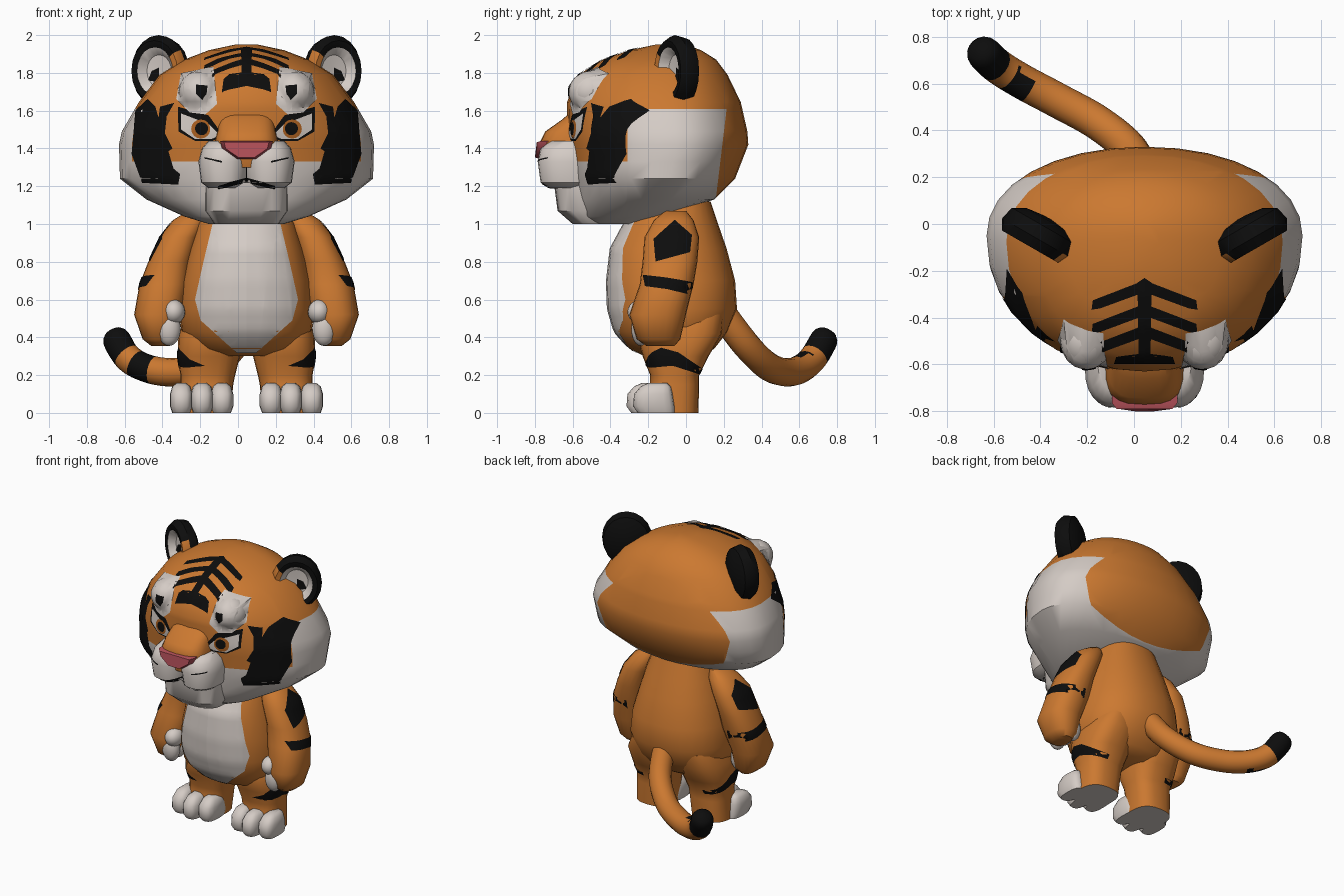
import bpy, bmesh, math
from mathutils import Vector, Matrix
from mathutils.bvhtree import BVHTree

if "Cube" in bpy.data.objects:
    bpy.data.objects.remove(bpy.data.objects["Cube"])

X0 = 0.045  # body axis offset (the tail swings to -x)


def material(name, rgb):
    m = bpy.data.materials.new(name)
    m.diffuse_color = (*rgb, 1)
    m.use_nodes = True
    m.node_tree.nodes["Principled BSDF"].inputs["Base Color"].default_value = m.diffuse_color
    return m


ORANGE = material("orange fur", (0.60, 0.19, 0.03))
WHITE = material("white fur", (0.66, 0.60, 0.56))
BLACK = material("black stripe", (0.004, 0.004, 0.004))
PINK = material("pink nose", (0.45, 0.08, 0.10))
AMBER = material("amber iris", (0.42, 0.12, 0.015))


def finish(name, bm, mats, rule=None, recalc=True):
    if recalc:
        bmesh.ops.recalc_face_normals(bm, faces=bm.faces)
    bm.normal_update()
    if rule:
        for f in bm.faces:
            f.material_index = rule(f.calc_center_median(), f.normal)
    me = bpy.data.meshes.new(name)
    bm.to_mesh(me)
    bm.free()
    for m in mats:
        me.materials.append(m)
    me.polygons.foreach_set("use_smooth", [True] * len(me.polygons))
    me.set_sharp_from_angle(angle=math.radians(42))
    ob = bpy.data.objects.new(name, me)
    bpy.context.collection.objects.link(ob)
    return ob


def skin(bm, rows):
    """Join closed rows of points into a capped tube."""
    vs = [[bm.verts.new(p) for p in row] for row in rows]
    n = len(rows[0])
    for a, b in zip(vs, vs[1:]):
        for i in range(n):
            bm.faces.new((a[i], a[(i + 1) % n], b[(i + 1) % n], b[i]))
    bm.faces.new(vs[0])
    bm.faces.new(vs[-1])


def spow(v, e):
    return math.copysign(abs(v) ** (2 / e), v)


def loft(name, rings, mats, n=24, e=2.3, k=0.5, side=1, cuts=(), rule=None):
    """Stack rounded rings given as (z, x centre, half width, front y, back y)."""
    bm, rows = bmesh.new(), []
    for z, x, w, f, b in rings:
        cy, row = f + (b - f) * k, []
        for i in range(n):
            a = 2 * math.pi * i / n
            s = math.sin(a)
            row.append((side * (x + w * spow(math.cos(a), e)),
                        cy + (b - cy if s > 0 else cy - f) * spow(s, e), z))
        rows.append(row)
    skin(bm, rows)
    for co, no in cuts:
        bmesh.ops.bisect_plane(bm, geom=bm.verts[:] + bm.edges[:] + bm.faces[:],
                               plane_co=co, plane_no=no)
    return finish(name, bm, mats, rule)


def ellipsoid(name, c, r, mat):
    bm = bmesh.new()
    bmesh.ops.create_uvsphere(bm, u_segments=20, v_segments=12, radius=1,
                              matrix=Matrix.Translation(c) @ Matrix.Diagonal((*r, 1)))
    return finish(name, bm, [mat])


def decal(name, poly, targets, mat, view="front", off=0.004):
    """Lay a thin painted patch, and its mirror image, on the target surfaces."""
    verts, polys = [], []
    for t in targets:
        base = len(verts)
        verts += [v.co.copy() for v in t.data.vertices]
        polys += [[base + i for i in p.vertices] for p in t.data.polygons]
    tree = BVHTree.FromPolygons(verts, polys)
    for s in (1, -1):
        place, d, axes = {
            "front": (lambda u, v: (s * u, -3, v), Vector((0, 1, 0)), (0, 2)),
            "side": (lambda u, v: (s * 3, u, v), Vector((-s, 0, 0)), (1, 2)),
            "top": (lambda u, v: (s * u, v, 3), Vector((0, 0, -1)), (0, 1))}[view]
        bm = bmesh.new()
        bm.faces.new([bm.verts.new(place(u, v)) for u, v in poly])
        bmesh.ops.triangulate(bm, faces=bm.faces[:])
        for ax in axes:
            lo = min(v.co[ax] for v in bm.verts)
            hi = max(v.co[ax] for v in bm.verts)
            no = Vector([1.0 if i == ax else 0.0 for i in range(3)])
            for q in range(math.floor(lo / 0.03) + 1, math.ceil(hi / 0.03)):
                bmesh.ops.bisect_plane(bm, geom=bm.verts[:] + bm.edges[:] + bm.faces[:],
                                       plane_co=no * (q * 0.03), plane_no=no)
        for v in bm.verts:
            loc, nor, _, _ = tree.ray_cast(v.co, d)
            if loc is None:
                loc, nor, _, _ = tree.find_nearest(v.co + d * 2.6)
            v.co = loc + nor * off
        bm.normal_update()
        if sum(f.normal.dot(d) * f.calc_area() for f in bm.faces) > 0:
            bmesh.ops.reverse_faces(bm, faces=bm.faces[:])
        finish(name, bm, [mat], recalc=False)


def disc(u, v, r):
    return [(u + r * math.cos(i * math.pi / 8), v + r * math.sin(i * math.pi / 8)) for i in range(16)]


# Head: orange with white cheeks and jaw
def head_rule(c, n):
    front = c.y - 0.12 * (c.z - 1.4) < 0.19
    return int(front and (c.z < 1.33 or (c.z < 1.61 and c.y > -0.31)))


head = loft("head", [
    (1.00, 0, 0.20, -0.52, -0.28), (1.04, 0, 0.33, -0.57, -0.12), (1.13, 0, 0.53, -0.58, 0.15),
    (1.24, 0, 0.67, -0.60, 0.26), (1.42, 0, 0.675, -0.62, 0.33), (1.49, 0, 0.66, -0.63, 0.325),
    (1.645, 0, 0.57, -0.63, 0.29), (1.79, 0, 0.46, -0.57, 0.22), (1.87, 0, 0.33, -0.44, 0.16),
    (1.92, 0, 0.20, -0.30, 0.08), (1.95, 0, 0.06, -0.16, 0.0)], [ORANGE, WHITE], n=32, e=2.1, k=0.6,
    cuts=[((0, 0.19, 1.4), (0, 1, -0.12)), ((0, 0, 1.33), (0, 0, 1)),
          ((0, 0, 1.61), (0, 0, 1)), ((0, -0.31, 0), (0, 1, 0))], rule=head_rule)

# Muzzle, chin, nose
loft("nose_bridge", [(1.30, 0, 0.17, -0.74, -0.4), (1.43, 0, 0.17, -0.775, -0.4), (1.49, 0, 0.155, -0.745, -0.4),
                     (1.55, 0, 0.145, -0.66, -0.4), (1.61, 0, 0.12, -0.59, -0.4)], [ORANGE], e=3.2)
chin = loft("chin", [(1.0, 0, 0.17, -0.60, -0.3), (1.07, 0, 0.22, -0.68, -0.3),
                     (1.22, 0, 0.22, -0.70, -0.3)], [WHITE], e=2.8)
muzzle = [chin]
brows = [head]
for s in (1, -1):
    muzzle.append(loft("muzzle_lobe", [
        (1.19, 0.12, 0.08, -0.72, -0.5), (1.22, 0.12, 0.12, -0.77, -0.45), (1.33, 0.12, 0.135, -0.785, -0.45),
        (1.40, 0.115, 0.12, -0.77, -0.45), (1.44, 0.11, 0.09, -0.72, -0.45)], [WHITE], side=s))
    brows.append(ellipsoid("brow", (s * 0.25, -0.5, 1.70), (0.11, 0.12, 0.11), WHITE))
bm = bmesh.new()
outline = [(-0.14, 1.44), (-0.13, 1.40), (-0.05, 1.345), (0.05, 1.345), (0.13, 1.40), (0.14, 1.44)]
skin(bm, [[(x * k, y - 0.01 * (abs(x) < 0.1), 1.395 + (z - 1.395) * k) for x, z in outline]
          for y, k in ((-0.66, 1), (-0.765, 1), (-0.79, 0.85))])
finish("nose", bm, [PINK])
decal("mouth_line", [(0, 1.34), (0.007, 1.34), (0.007, 1.245), (0.15, 1.205), (0.15, 1.185), (0, 1.225)],
      muzzle, BLACK)
decal("whisker", [(0.13, 1.325), (0.22, 1.345), (0.22, 1.353), (0.13, 1.333)], muzzle, BLACK)

# Face markings and eyes
decal("brow_patch", [(0.175, 1.83), (0.345, 1.795), (0.37, 1.66), (0.30, 1.59), (0.217, 1.58), (0.155, 1.635)],
      brows, WHITE)
decal("brow_spot", [(0.21, 1.73), (0.265, 1.735), (0.265, 1.69), (0.235, 1.66), (0.215, 1.69)],
      brows, BLACK, off=0.008)
decal("eye_rim", [(0.12, 1.465), (0.20, 1.575), (0.36, 1.62), (0.36, 1.49), (0.27, 1.44), (0.18, 1.44)],
      [head], BLACK, off=0.003)
decal("eyeball", [(0.14, 1.47), (0.20, 1.53), (0.345, 1.585), (0.345, 1.50), (0.27, 1.45), (0.185, 1.45)],
      [head], WHITE, off=0.005)
decal("iris", disc(0.24, 1.503, 0.05), [head], AMBER, off=0.007)
decal("pupil", disc(0.235, 1.505, 0.034), [head], BLACK, off=0.009)
decal("outer_cheek_stripe", [(0.52, 1.66), (0.585, 1.60), (0.605, 1.37), (0.55, 1.22), (0.36, 1.21), (0.35, 1.265),
                             (0.43, 1.33), (0.51, 1.37), (0.52, 1.53), (0.48, 1.62)], [head], BLACK)
decal("inner_cheek_stripe", [(0.38, 1.64), (0.455, 1.62), (0.475, 1.47), (0.42, 1.38), (0.39, 1.40),
                             (0.43, 1.48), (0.42, 1.57)], [head], BLACK)
decal("forehead_spine", [(0, -0.23), (0.03, -0.25), (0.025, -0.59), (0, -0.59)], [head], BLACK, "top")
for y in (-0.24, -0.34, -0.43):
    decal("forehead_stripe", [(0, y), (0.22, y - 0.085), (0.225, y - 0.125), (0.19, y - 0.12), (0, y - 0.05)],
          [head], BLACK, "top")
decal("forehead_bar", [(0, -0.55), (0.12, -0.565), (0.13, -0.595), (0, -0.595)], [head], BLACK, "top")

# Ears: tilted cups, black behind, pale inside, orange at the inner root
for s in (1, -1):
    c, face, side = Vector((s * 0.46, -0.05, 1.81)), Vector((s * 0.5, -0.87, 0)), Vector((s * 0.87, 0.5, 0))
    bm = bmesh.new()
    skin(bm, [[c + face * d + side * (0.165 * r * math.cos(a)) + Vector((0, 0, 0.19 * r * math.sin(a)))
               for a in [i * math.pi / 10 for i in range(20)]]
              for r, d in ((0.05, 0.0), (0.45, 0.005), (0.66, 0.05), (0.85, 0.055), (1, 0.01),
                           (0.92, -0.05), (0.6, -0.08), (0.1, -0.09))])

    def ear_rule(p, n):
        q = p - c
        r = math.hypot(q.dot(side) / 0.165, q.z / 0.19)
        if r < 0.64 and q.dot(face) > -0.01:
            return 1
        return 2 if q.dot(side) * 0.9 + q.z * 0.3 < -0.07 and q.dot(face) > 0 else 0
    ear = finish("ear", bm, [BLACK, WHITE, ORANGE], ear_rule)
    if s > 0:
        ears = [ear]
    else:
        ears.append(ear)
decal("ear_tuft", [(0.46, 1.83), (0.50, 1.81), (0.52, 1.76), (0.46, 1.75)], ears, BLACK)

# Torso and belly
torso = loft("torso", [
    (0.30, 0, 0.18, -0.22, 0.08), (0.34, 0, 0.27, -0.30, 0.15), (0.43, 0, 0.345, -0.38, 0.22),
    (0.55, 0, 0.36, -0.415, 0.27), (0.70, 0, 0.345, -0.42, 0.26), (0.87, 0, 0.30, -0.40, 0.215),
    (1.0, 0, 0.26, -0.33, 0.17), (1.12, 0, 0.21, -0.25, 0.13)], [ORANGE], n=28)
decal("belly_patch", [(0, 1.03), (0.17, 1.03), (0.225, 0.80), (0.27, 0.60), (0.24, 0.49), (0.05, 0.32), (0, 0.32)],
      [torso], WHITE)

# Arms, paws, legs and toes
arms, legs = [], []
for s in (1, -1):
    arms.append(loft("arm", [
        (0.355, 0.455, 0.05, -0.21, -0.06), (0.39, 0.46, 0.09, -0.26, -0.03), (0.52, 0.47, 0.125, -0.30, 0.0),
        (0.68, 0.435, 0.132, -0.245, 0.04), (0.80, 0.405, 0.115, -0.23, 0.06), (0.93, 0.355, 0.105, -0.22, 0.07),
        (1.02, 0.30, 0.09, -0.17, 0.04), (1.07, 0.26, 0.05, -0.11, 0.0)], [ORANGE], side=s))
    ellipsoid("thumb", (s * 0.385, -0.235, 0.535), (0.06, 0.075, 0.065), WHITE)
    for y in (-0.24, -0.165, -0.09):
        ellipsoid("finger", (s * 0.41, y, 0.445), (0.062, 0.05, 0.09), WHITE)
    legs.append(loft("leg", [
        (0.0, 0.22, 0.135, -0.22, 0.065), (0.15, 0.21, 0.14, -0.19, 0.07), (0.20, 0.205, 0.145, -0.19, 0.07),
        (0.30, 0.20, 0.165, -0.23, 0.12), (0.42, 0.195, 0.165, -0.26, 0.19), (0.52, 0.18, 0.13, -0.22, 0.2)],
        [ORANGE, WHITE], side=s, e=2.6, rule=lambda c, n: int(n.z < -0.9)))
    for x, f in ((0.13, -0.285), (0.235, -0.315), (0.345, -0.28)):
        loft("toe", [(0, x, 0.048, f + 0.025, -0.06), (0.035, x, 0.06, f, -0.06), (0.10, x, 0.06, f + 0.005, -0.07),
                     (0.14, x, 0.048, f + 0.04, -0.08), (0.158, x, 0.025, f + 0.08, -0.10)],
             [WHITE], n=16, e=2.8, side=s)
decal("shoulder_stripe", [(-0.17, 0.92), (-0.06, 1.02), (0.03, 0.94), (0.02, 0.85), (-0.16, 0.80)],
      arms, BLACK, "side")
decal("arm_stripe", [(-0.225, 0.73), (-0.1, 0.715), (0.045, 0.69), (0.045, 0.62), (-0.1, 0.655), (-0.215, 0.67)],
      arms, BLACK, "side")
decal("leg_stripe", [(-0.19, 0.24), (-0.18, 0.32), (-0.13, 0.345), (-0.04, 0.32), (0.085, 0.235), (0.07, 0.205),
                     (-0.07, 0.25)], legs, BLACK, "side")
decal("leg_stripe_front", [(0.345, 0.33), (0.335, 0.24), (0.22, 0.25), (0.30, 0.285)], legs, BLACK)

# Tail: swept tube with a black tip and a band
path = [Vector((x - X0, y, z)) for x, y, z in (
    (0.04, 0.17, 0.56), (-0.01, 0.31, 0.37), (-0.15, 0.43, 0.25), (-0.33, 0.53, 0.215),
    (-0.48, 0.61, 0.235), (-0.59, 0.68, 0.30), (-0.665, 0.755, 0.435))]


def on_path(t):
    i = min(int(t * 6), 5)
    u = t * 6 - i
    a, b, c, d = (path[max(0, min(6, i + j))] for j in (-1, 0, 1, 2))
    return 0.5 * (2 * b + (c - a) * u + (2 * a - 5 * b + 4 * c - d) * u * u + (3 * b - a - 3 * c + d) * u ** 3)


rows = []
for i in range(49):
    t = i / 48
    d = (on_path(min(1, t + 0.01)) - on_path(max(0, t - 0.01))).normalized()
    side = d.cross(Vector((0, 0, 1))).normalized()
    up = side.cross(d)
    r = 0.075 * math.sqrt(max(0.03, 1 - (max(0, t - 0.92) / 0.08) ** 2))
    rows.append([on_path(t) + (side * math.cos(a) + up * math.sin(a)) * r
                 for a in [j * math.pi / 8 for j in range(16)]])
bm = bmesh.new()
skin(bm, rows)


def tail_rule(c, n):
    t = min(range(101), key=lambda q: (on_path(q / 100) - c).length) / 100
    return int(t > 0.83 or (0.62 < t < 0.75 and n.y < 0.3))


finish("tail", bm, [ORANGE, BLACK], tail_rule)

# Shift everything onto the body axis
for ob in bpy.data.objects:
    ob.data.transform(Matrix.Translation((X0, 0, 0)))
